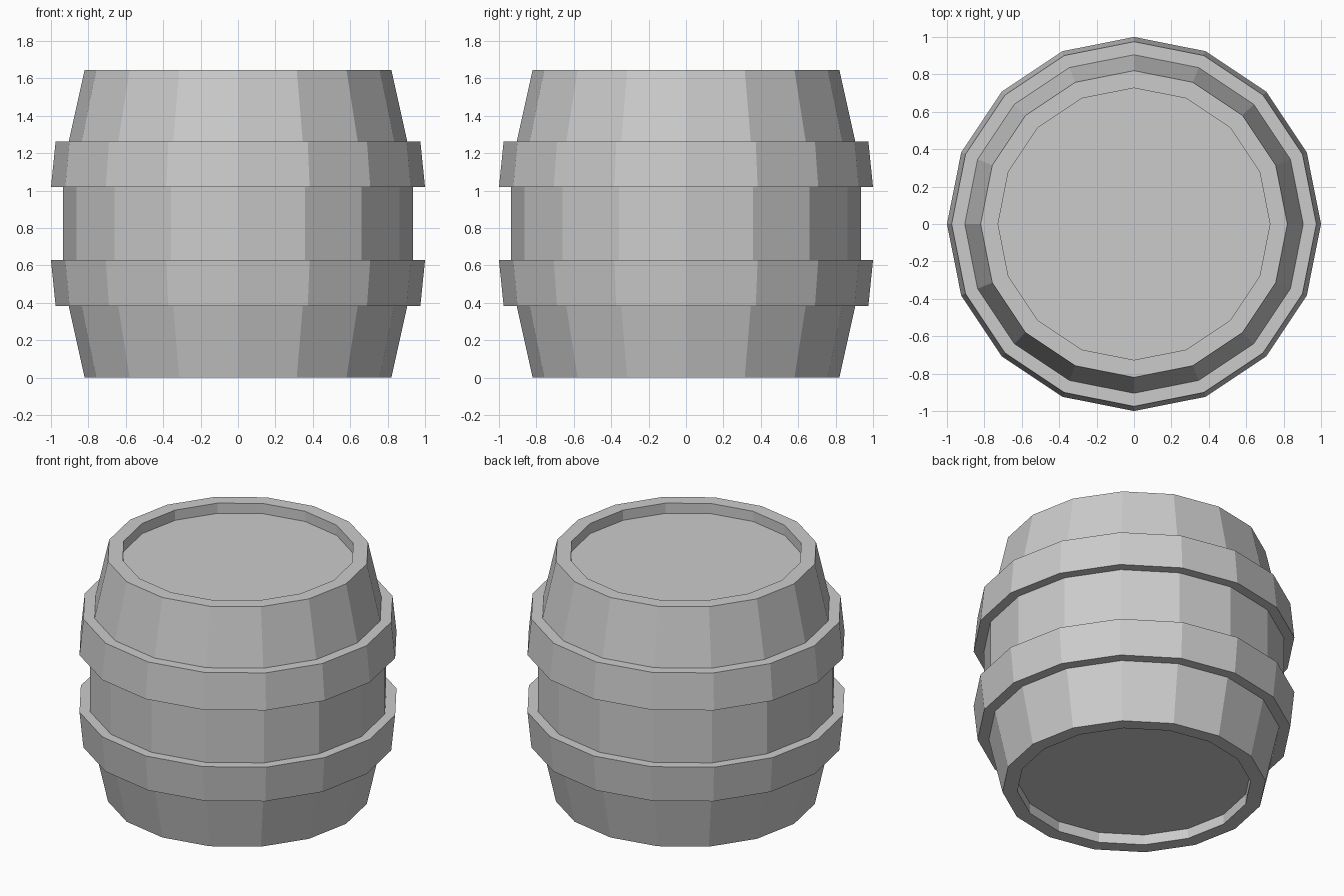
import bpy, bmesh
from math import cos, sin, tau

if "Cube" in bpy.data.objects:
    bpy.data.objects.remove(bpy.data.objects["Cube"])

SIDES = 16


def lathe(name, profile, closed=False):
    """Revolve an (r, z) profile into a flat-faced solid."""
    bm = bmesh.new()
    rings = [[bm.verts.new((r * cos(tau * i / SIDES), r * sin(tau * i / SIDES), z))
              for i in range(SIDES)] for r, z in profile]
    pairs = list(zip(rings, rings[1:]))
    if closed:
        pairs.append((rings[-1], rings[0]))
    for a, b in pairs:
        for i in range(SIDES):
            j = (i + 1) % SIDES
            bm.faces.new((a[i], a[j], b[j], b[i]))
    if not closed:
        bm.faces.new(rings[0])
        bm.faces.new(rings[-1])
    bmesh.ops.recalc_face_normals(bm, faces=bm.faces)
    mesh = bpy.data.meshes.new(name)
    bm.to_mesh(mesh)
    bm.free()
    obj = bpy.data.objects.new(name, mesh)
    bpy.context.collection.objects.link(obj)
    return obj


H = 1.645
MID = H / 2

# Staved body with recessed ends
half = [(0.935, MID + 0.195), (0.905, MID + 0.44), (0.82, H), (0.727, H), (0.727, H - 0.07)]
lower = [(r, H - z) for r, z in reversed(half)]
lathe("barrel_body", lower + half)

# Raised hoops, mirrored about the middle
hoop = [(0.90, MID + 0.195), (1.0, MID + 0.195), (0.975, MID + 0.44), (0.88, MID + 0.44)]
lathe("upper_hoop", hoop, closed=True)
lathe("lower_hoop", [(r, H - z) for r, z in hoop], closed=True)
